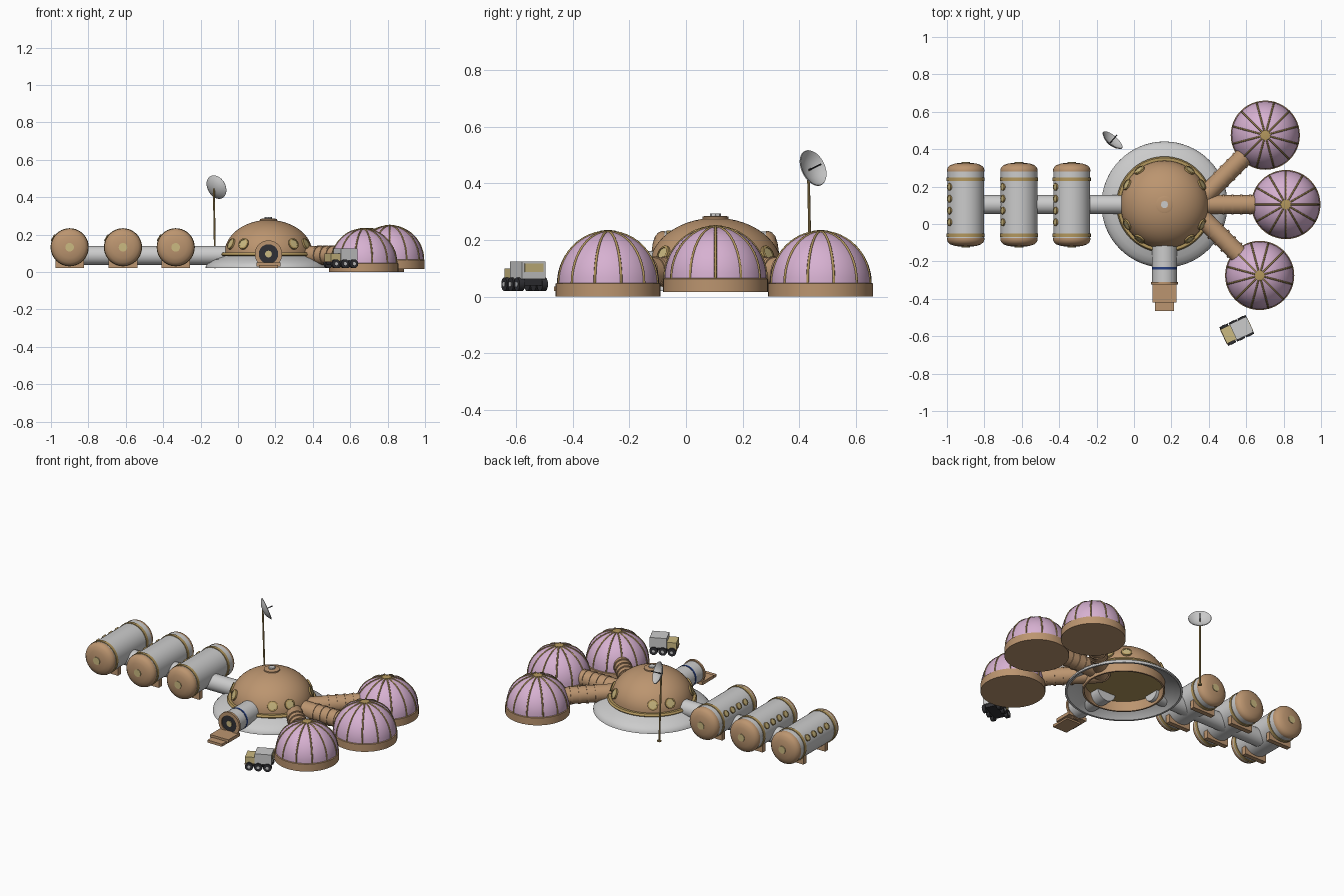
import bpy, bmesh, math
from math import sin, cos, pi, radians
from mathutils import Vector, Matrix

if "Cube" in bpy.data.objects:
    bpy.data.objects.remove(bpy.data.objects["Cube"])


def material(name, rgb):
    m = bpy.data.materials.new(name)
    m.use_nodes = True
    m.diffuse_color = (*rgb, 1)
    m.node_tree.nodes["Principled BSDF"].inputs["Base Color"].default_value = (*rgb, 1)
    return m


TAN = material("tan shell", (0.50, 0.30, 0.16))
GREY = material("light grey", (0.60, 0.60, 0.60))
PINK = material("pink glazing", (0.68, 0.44, 0.64))
GOLD = material("gold trim", (0.45, 0.31, 0.11))
PALE = material("pale window", (0.60, 0.49, 0.22))
DARK = material("dark rubber", (0.03, 0.03, 0.035))
BLUE = material("blue band", (0.02, 0.05, 0.22))
UP = Vector((0, 0, 1))


def finish(name, bm, mat, matrix):
    bmesh.ops.recalc_face_normals(bm, faces=bm.faces)
    bm.transform(matrix)
    mesh = bpy.data.meshes.new(name)
    bm.to_mesh(mesh)
    bm.free()
    mesh.materials.append(mat)
    ob = bpy.data.objects.new(name, mesh)
    bpy.context.collection.objects.link(ob)
    bpy.ops.object.select_all(action="DESELECT")
    ob.select_set(True)
    bpy.context.view_layer.objects.active = ob
    bpy.ops.object.shade_smooth_by_angle(angle=radians(35))
    return ob


def lathe(name, profile, loc, mat, axis=UP, segs=40, closed=False):
    """Spin (radius, height) points about an axis starting at loc."""
    bm = bmesh.new()
    vs = [bm.verts.new((r, 0, h)) for r, h in profile]
    pairs = list(zip(vs, vs[1:])) + ([(vs[-1], vs[0])] if closed else [])
    edges = [bm.edges.new(p) for p in pairs]
    bmesh.ops.spin(bm, geom=vs + edges, axis=UP, cent=(0, 0, 0),
                   angle=2 * pi, steps=segs)
    bmesh.ops.remove_doubles(bm, verts=bm.verts, dist=1e-5)
    turn = Vector(axis).to_track_quat("Z", "Y").to_matrix().to_4x4()
    return finish(name, bm, mat, Matrix.Translation(loc) @ turn)


def tube(name, a, b, r, mat, segs=32):
    a, b = Vector(a), Vector(b)
    h = (b - a).length
    return lathe(name, [(0, 0), (r, 0), (r, h), (0, h)], a, mat, b - a, segs)


def box(name, lo, hi, mat, frame=Matrix()):
    lo, hi = Vector(lo), Vector(hi)
    bm = bmesh.new()
    bmesh.ops.create_cube(bm, size=1)
    fit = Matrix.Translation((lo + hi) / 2) @ Matrix.Diagonal((*(hi - lo), 1))
    return finish(name, bm, mat, frame @ fit)


def dome_profile(r, h, z, steps=14):
    return [(r * cos(pi / 2 * i / steps), z + h * sin(pi / 2 * i / steps))
            for i in range(steps)] + [(0, z + h)]


def porthole(name, loc, axis, r):
    """Raised rim with a pale pane."""
    lathe(name + "_rim", [(r * 0.72, -0.01), (r, -0.01), (r, 0.006), (r * 0.72, 0.008)],
          loc, GOLD, axis, 20, closed=True)
    lathe(name + "_pane", [(r * 0.75, -0.005), (r * 0.75, 0.005), (0, 0.006)], loc, PALE, axis, 20)


# Central habitat
CX, CY = 0.163, 0.104
HUB = (CX, CY, 0)
lathe("habitat_skirt", [(0.337, 0.02), (0.335, 0.032), (0.32, 0.048), (0.29, 0.066),
                        (0.235, 0.085), (0.235, 0.075), (0.29, 0.055), (0.325, 0.02)],
      HUB, GREY, segs=64, closed=True)
lathe("habitat_wall", [(0.236, 0.022), (0.236, 0.1), (0.226, 0.1), (0.226, 0.022)],
      HUB, TAN, segs=64, closed=True)
lathe("habitat_ring", [(0, 0.085), (0.25, 0.085), (0.257, 0.092), (0.25, 0.104), (0, 0.104)],
      HUB, GOLD, segs=64)
lathe("habitat_dome", dome_profile(0.235, 0.178, 0.1), HUB, TAN, segs=64)
lathe("dome_cap", [(0.046, 0.26), (0.046, 0.282), (0.036, 0.285), (0, 0.285)], HUB, TAN)
lathe("dome_vent", [(0.02, 0.28), (0.02, 0.293), (0, 0.293)], HUB, GREY, segs=8)
for base in (0, pi):
    for a in (-54, -28, 28, 54):
        t = base + radians(a)
        porthole("dome_window", (CX + 0.226 * cos(t), CY + 0.226 * sin(t), 0.15),
                 (cos(t), sin(t), 0.42), 0.031)

# Airlock with door and steps
AZ = 0.096
tube("airlock_body", (CX, -0.05, AZ), (CX, -0.312, AZ), 0.066, GREY)
tube("airlock_band", (CX, -0.23, AZ), (CX, -0.242, AZ), 0.0675, BLUE)
lathe("airlock_collar", [(0.052, 0), (0.073, 0), (0.073, 0.014), (0.052, 0.014)],
      (CX, -0.31, AZ), TAN, (0, -1, 0), closed=True)
tube("airlock_door", (CX, -0.308, AZ), (CX, -0.318, AZ), 0.054, DARK)
tube("airlock_door_window", (CX, -0.316, AZ), (CX, -0.322, AZ), 0.018, PALE, 20)
box("airlock_landing", (CX - 0.064, -0.42, 0.03), (CX + 0.064, -0.305, 0.05), TAN)
box("airlock_step", (CX - 0.05, -0.465, 0.02), (CX + 0.05, -0.34, 0.036), TAN)

# Storage tanks lying along y, joined by a corridor
TZ, TR = 0.132, 0.098
tube("tank_corridor", (-0.85, CY, 0.089), (-0.04, CY, 0.089), 0.051, GREY)
for x in (-0.9, -0.615, -0.333):
    tube("tank_body", (x, -0.083, TZ), (x, 0.288, TZ), TR, GREY, 40)
    for y, d in ((-0.08, -1), (0.286, 1)):
        lathe("tank_end", [(TR + 0.002, -0.004), (TR + 0.002, 0.004), (0.095, 0.017),
                           (0.082, 0.029), (0.058, 0.037), (0.03, 0.041), (0, 0.042)],
              (x, y, TZ), TAN, (0, d, 0))
        tube("tank_port", (x, y + d * 0.035, TZ), (x, y + d * 0.045, TZ), 0.023, PALE, 20)
    for y in (-0.06, 0.24):
        lathe("tank_band", [(0.096, -0.009), (0.102, -0.009), (0.102, 0.009), (0.096, 0.009)],
              (x, y, TZ), GOLD, (0, 1, 0), closed=True)
    for y in (-0.005, 0.21):
        box("tank_saddle", (x - 0.077, y - 0.015, 0.02), (x + 0.077, y + 0.015, 0.075), TAN)
    for i in range(4):
        porthole("tank_window", (x - 0.085, 0.009 + i * 0.063, TZ + 0.049),
                 (-0.866, 0, 0.5), 0.02)


# Greenhouses with ribs and connecting tunnels
def greenhouse(x, y, z, heading):
    r = 0.18
    lathe("greenhouse_base", [(0, 0), (0.185, 0), (0.185, 0.046), (0.178, 0.05), (0, 0.05)],
          (x, y, z), TAN, segs=48)
    lathe("greenhouse_glazing", dome_profile(r, 0.182, 0.048), (x, y, z), PINK, segs=48)
    lathe("greenhouse_hub", [(0.026, 0.222), (0.026, 0.233), (0, 0.236)], (x, y, z), GOLD, segs=20)
    curve = bpy.data.curves.new("greenhouse_ribs", "CURVE")
    curve.dimensions = "3D"
    curve.bevel_depth = 0.0045
    curve.bevel_resolution = 1
    for k in range(12):
        t = heading + k * pi / 6
        pts = dome_profile(r, 0.182, 0.048, 12)
        spline = curve.splines.new("POLY")
        spline.points.add(len(pts) - 1)
        for p, (pr, h) in zip(spline.points, pts):
            p.co = (x + pr * cos(t), y + pr * sin(t), z + h, 1)
    curve.materials.append(GOLD)
    ribs = bpy.data.objects.new("greenhouse_ribs", curve)
    bpy.context.collection.objects.link(ribs)
    bpy.ops.object.select_all(action="DESELECT")
    ribs.select_set(True)
    bpy.context.view_layer.objects.active = ribs
    bpy.ops.object.convert(target="MESH")
    # tunnel runs back towards the habitat
    end = Vector((x, y, 0.088))
    back = Vector((-cos(heading), -sin(heading), 0))
    reach = (x - 0.31) / cos(heading)
    tube("greenhouse_tunnel", end + back * 0.1, end + back * reach, 0.05, TAN)
    for k in range(4):
        c = end + back * (0.19 + k * 0.048)
        lathe("tunnel_ring", [(0.047, -0.006), (0.054, -0.006), (0.054, 0.006), (0.047, 0.006)],
              c, TAN, back, 32, closed=True)


greenhouse(0.702, 0.475, 0.0, pi / 4)
greenhouse(0.812, CY, 0.017, 0)
greenhouse(0.672, -0.275, 0.0, -pi / 4)

# Dish antenna
DISH = Vector((-0.122, 0.44, 0.45))
aim = Vector((0.61, 0.71, 0.34)).normalized()
tube("antenna_pole", (DISH.x, DISH.y, 0.02), DISH - aim * 0.012, 0.005, GOLD, 10)
tube("antenna_foot", (DISH.x, DISH.y, 0.02), (DISH.x, DISH.y, 0.028), 0.012, GOLD, 12)
lathe("antenna_dish", [(0, -0.014), (0.03, -0.01), (0.052, 0), (0.067, 0.011),
                       (0.065, 0.014), (0.05, 0.004), (0.03, -0.006), (0, -0.01)],
      DISH, GREY, aim)
tube("antenna_feed", DISH - aim * 0.01, DISH + aim * 0.05, 0.003, DARK, 8)

# Six-wheeled rover, cab at local -x
RF = Matrix.Translation((0.55, -0.569, 0)) @ Matrix.Rotation(radians(25), 4, "Z")
box("rover_chassis", (-0.07, -0.034, 0.04), (0.07, 0.034, 0.066), DARK, RF)
box("rover_body", (-0.022, -0.046, 0.062), (0.076, 0.046, 0.125), GREY, RF)
box("rover_cab", (-0.078, -0.042, 0.058), (-0.022, 0.042, 0.1), PALE, RF)
box("rover_bumper", (-0.08, -0.044, 0.052), (-0.03, 0.044, 0.06), TAN, RF)
box("rover_rear_window", (0.074, -0.036, 0.088), (0.079, 0.036, 0.118), PALE, RF)
for u in (-0.053, 0, 0.053):
    for s in (-1, 1):
        tube("rover_wheel", RF @ Vector((u, s * 0.034, 0.044)),
             RF @ Vector((u, s * 0.055, 0.044)), 0.024, DARK, 20)
        tube("rover_wheel_hub", RF @ Vector((u, s * 0.05, 0.044)),
             RF @ Vector((u, s * 0.057, 0.044)), 0.009, GREY, 12)
